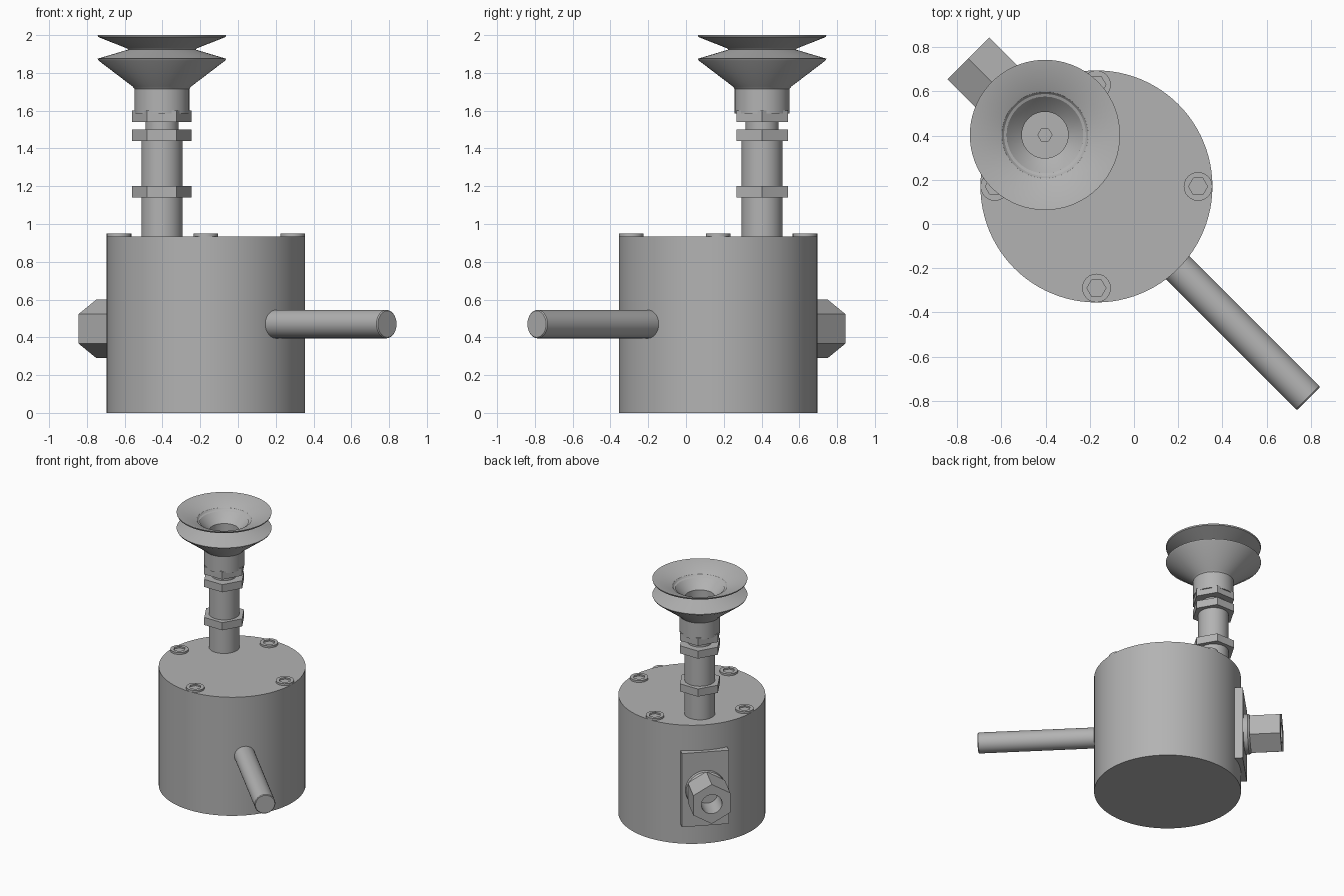
import bpy, bmesh
from math import cos, sin, pi, sqrt, radians
from mathutils import Matrix, Vector

if "Cube" in bpy.data.objects:
    bpy.data.objects.remove(bpy.data.objects["Cube"])

GREY = (0.45, 0.45, 0.45, 1.0)
grey = bpy.data.materials.new("plain_grey")
grey.use_nodes = True
grey.diffuse_color = GREY
grey.node_tree.nodes["Principled BSDF"].inputs["Base Color"].default_value = GREY


def finish(bm, name, place):
    bmesh.ops.recalc_face_normals(bm, faces=bm.faces)
    mesh = bpy.data.meshes.new(name)
    bm.to_mesh(mesh)
    bm.free()
    mesh.materials.append(grey)
    obj = bpy.data.objects.new(name, mesh)
    obj.matrix_world = place
    bpy.context.collection.objects.link(obj)
    bpy.ops.object.select_all(action='DESELECT')
    obj.select_set(True)
    bpy.context.view_layer.objects.active = obj
    bpy.ops.object.shade_smooth_by_angle(angle=radians(28))
    return obj


def turned(name, rings, place, segs=48):
    """Closed solid through rings (radius, height[, 'hex']); hex rings are six-sided."""
    bm = bmesh.new()
    loops = []
    for r, z, *kind in rings:
        loop = []
        for i in range(segs):
            a = 2 * pi * i / segs
            k = cos(pi / 6) / cos(a % (pi / 3) - pi / 6) if kind else 1
            loop.append(bm.verts.new((r * k * cos(a), r * k * sin(a), z)))
        loops.append(loop)
    for lo, hi in zip(loops, loops[1:]):
        for i in range(segs):
            j = (i + 1) % segs
            bm.faces.new((lo[i], lo[j], hi[j], hi[i]))
    bm.faces.new(loops[0])
    bm.faces.new(loops[-1])
    return finish(bm, name, place)


def sideways(sign, height):
    """Frame whose z axis points out diagonally and whose x axis points up."""
    out = Vector((sign, -sign, 0)) / sqrt(2)
    up = Vector((0, 0, 1))
    rot = Matrix((up, out.cross(up), out)).transposed().to_4x4()
    return Matrix.Translation((BODY.x, BODY.y, height)) @ rot


BODY = Vector((-0.17, 0.17, 0))
STEM = Matrix.Translation((-0.403, 0.403, 0))
TOP = 0.935

# Main housing
turned("housing", [(0.525, 0), (0.525, TOP)], Matrix.Translation(BODY), 96)

# Socket-head bolts around the lid
for i in range(4):
    a = i * pi / 2
    spot = BODY + Vector((cos(a), sin(a), 0)) * 0.46
    turned(f"lid_bolt_{i + 1}",
           [(0.065, TOP - 0.02), (0.065, 0.95), (0.043, 0.95, 'hex'), (0.043, 0.938, 'hex')],
           Matrix.Translation(spot), 24)

# Upright tube, neck and nuts
turned("tube", [(0.109, TOP - 0.02), (0.109, 1.5)], STEM)
turned("neck", [(0.088, 1.48), (0.088, 1.56)], STEM)
for name, z in (("lower_nut", 1.14), ("upper_nut", 1.44), ("cup_nut", 1.54)):
    turned(name, [(0.157, z, 'hex'), (0.157, z + 0.06, 'hex')], STEM)

# Bellows suction cup with its bore and hex socket
turned("suction_cup", [
    (0.145, 1.585), (0.145, 1.715), (0.155, 1.728), (0.335, 1.865), (0.34, 1.875),
    (0.173, 1.925), (0.337, 1.99), (0.34, 2.0), (0.335, 2.0),
    (0.195, 1.942), (0.19, 1.934), (0.105, 1.86), (0.105, 1.65),
    (0.032, 1.65, 'hex'), (0.032, 1.61, 'hex')], STEM, 72)

# Side rod
turned("side_rod", [(0.075, 0.4), (0.075, 1.352), (0.07, 1.358)], sideways(1, 0.47))

# Rear port: mounting plate, collar and hollow hex fitting
PORT = sideways(-1, 0.445)
bm = bmesh.new()
bmesh.ops.create_cube(bm, size=1, matrix=Matrix.Translation((0, 0, 0.505))
                      @ Matrix.Diagonal((0.58, 0.34, 0.1, 1)))
finish(bm, "port_plate", PORT)
turned("port_collar", [(0.145, 0.54), (0.145, 0.585), (0.125, 0.61)], PORT)
turned("port_fitting", [(0.155, 0.6, 'hex'), (0.155, 0.82, 'hex'),
                        (0.075, 0.82), (0.075, 0.64)], PORT)
